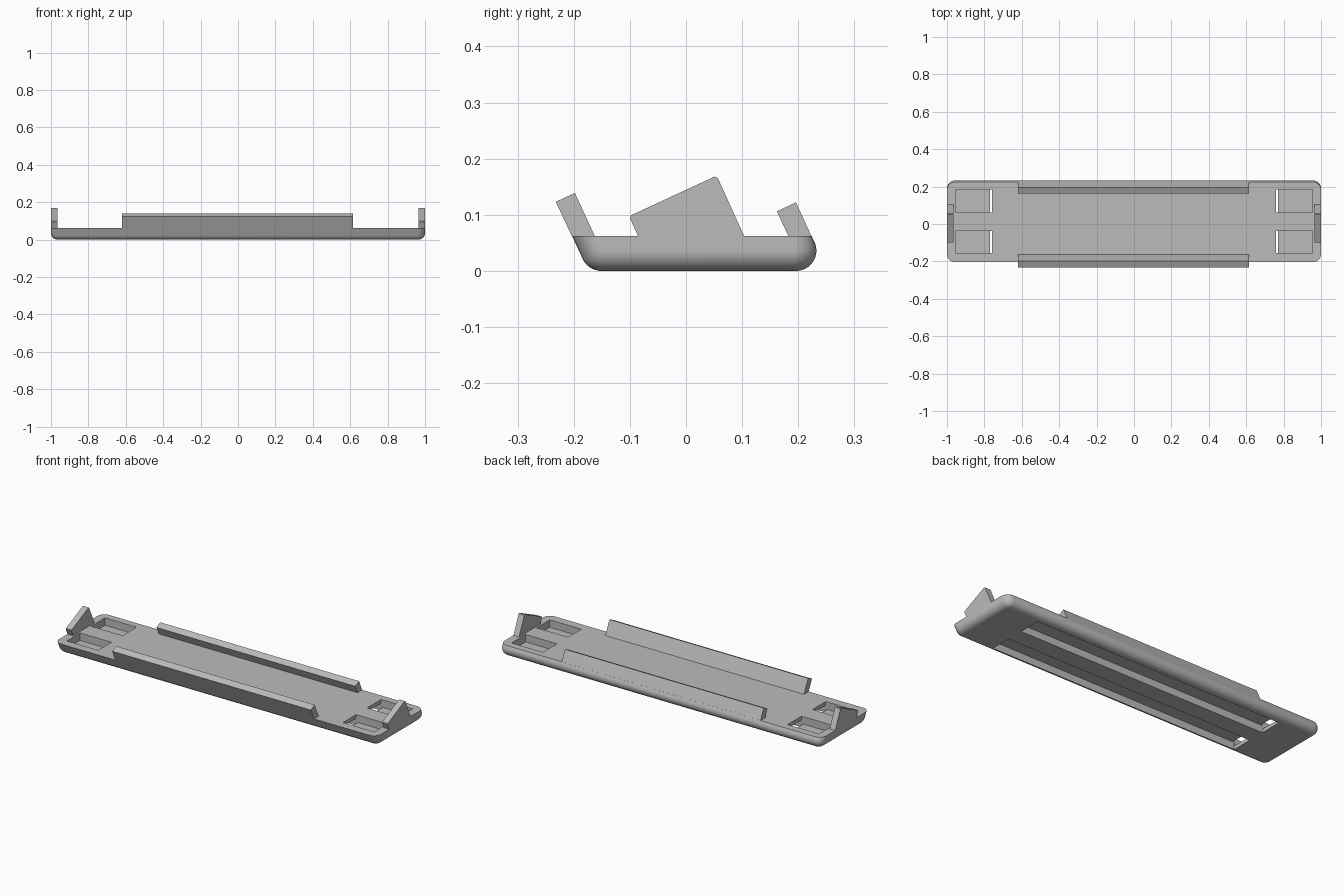
import bpy, bmesh, math

cube = bpy.data.objects.get("Cube")
if cube:
    bpy.data.objects.remove(cube, do_unlink=True)

grey = bpy.data.materials.new("plain_grey")
grey.use_nodes = True
GREY = (0.5, 0.5, 0.5, 1)
grey.diffuse_color = GREY
grey.node_tree.nodes["Principled BSDF"].inputs["Base Color"].default_value = GREY

TOP = 0.062                 # height of the tray
R = 0.036                   # rounding of the lower edge
LEAN = math.tan(math.radians(25))
FRONT, BACK = -0.203, 0.224  # tray edges at the top


def finish(name, bm):
    bmesh.ops.recalc_face_normals(bm, faces=bm.faces)
    mesh = bpy.data.meshes.new(name)
    bm.to_mesh(mesh)
    bm.free()
    mesh.materials.append(grey)
    obj = bpy.data.objects.new(name, mesh)
    bpy.context.collection.objects.link(obj)
    return obj


def extrude_x(name, profile, x0, x1):
    """Prism with a (y, z) profile running from x0 to x1."""
    bm = bmesh.new()
    face = bm.faces.new([bm.verts.new((x0, y, z)) for y, z in profile])
    new = bmesh.ops.extrude_face_region(bm, geom=[face])["geom"]
    verts = [v for v in new if isinstance(v, bmesh.types.BMVert)]
    bmesh.ops.translate(bm, verts=verts, vec=(x1 - x0, 0, 0))
    return finish(name, bm)


def box(name, x0, x1, y0, y1, z0, z1):
    return extrude_x(name, [(y0, z0), (y1, z0), (y1, z1), (y0, z1)], x0, x1)


def outline(hx, y0, y1, r, z, steps=6):
    """Rounded rectangle at height z."""
    pts = []
    corners = [(hx - r, y1 - r), (r - hx, y1 - r), (r - hx, y0 + r), (hx - r, y0 + r)]
    for k, (cx, cy) in enumerate(corners):
        for i in range(steps + 1):
            a = math.pi / 2 * (k + i / steps)
            pts.append((cx + r * math.cos(a), cy + r * math.sin(a), z))
    return pts


# Tray: leaning walls blended into a rounded underside
def wall(edge, z):
    return edge + (TOP - z) * LEAN


def arc_centre(edge, degrees, side):
    a = math.radians(degrees)
    return wall(edge, R * (1 - math.cos(a))) - side * R * math.sin(a)


front_c = arc_centre(FRONT, 65, -1)
back_c = arc_centre(BACK, 115, 1)
bm = bmesh.new()
rings = []
for deg in list(range(0, 116, 5)) + [None]:
    a = math.radians(115 if deg is None else deg)
    z = TOP if deg is None else R * (1 - math.cos(a))
    y0 = front_c - R * math.sin(a) if deg is not None and deg <= 65 else wall(FRONT, z)
    y1 = wall(BACK, z) if deg is None else back_c + R * math.sin(a)
    inset = R * (1 - math.sin(min(a, math.pi / 2)))
    rings.append([bm.verts.new(p) for p in outline(1 - inset, y0, y1, 0.042 - inset, z)])
for low, high in zip(rings, rings[1:]):
    n = len(low)
    for i in range(n):
        j = (i + 1) % n
        bm.faces.new((low[i], low[j], high[j], high[i]))
bm.faces.new(rings[0])
bm.faces.new(rings[-1])
tray = finish("tray", bm)

# Strap channels: long slots underneath that open into pockets on top
cutters = []
for y0, y1 in ((-0.155, -0.037), (0.06, 0.185)):
    cutters.append(box("slot_cutter", -0.77, 0.77, y0, y1, -0.05, 0.04))
    for x0, x1 in ((-0.955, -0.76), (0.76, 0.955)):
        cutters.append(box("pocket_cutter", x0, x1, y0 + 0.0005, y1 - 0.0005, 0.02, 0.1))
for cutter in cutters:
    cutter.hide_render = True
    mod = tray.modifiers.new("cut", "BOOLEAN")
    mod.operation = "DIFFERENCE"
    mod.solver = "EXACT"
    mod.object = cutter
graph = bpy.context.evaluated_depsgraph_get()
cut_mesh = bpy.data.meshes.new_from_object(tray.evaluated_get(graph))
tray.modifiers.clear()
tray.data = cut_mesh
for cutter in cutters:
    bpy.data.objects.remove(cutter, do_unlink=True)

for o in bpy.context.selected_objects:
    o.select_set(False)
tray.select_set(True)
bpy.context.view_layer.objects.active = tray
bpy.ops.object.shade_smooth_by_angle(angle=math.radians(30))

# Leaning rails along the front and back
Z0 = TOP - 0.001
extrude_x("front_rail", [(FRONT, Z0), (-0.162, Z0), (-0.198, 0.139), (-0.232, 0.123)], -0.62, 0.615)
extrude_x("back_rail", [(0.183, Z0), (BACK, Z0), (0.196, 0.122), (0.162, 0.106)], -0.62, 0.615)

# Tilted end stops
STOP = [(-0.085, Z0), (0.104, Z0), (0.057, 0.165), (0.051, 0.168), (-0.098, 0.099), (-0.1, 0.094)]
for side, name in ((1, "left_end_stop"), (-1, "right_end_stop")):
    extrude_x(name, STOP, side * 0.965, side * 1.0)
